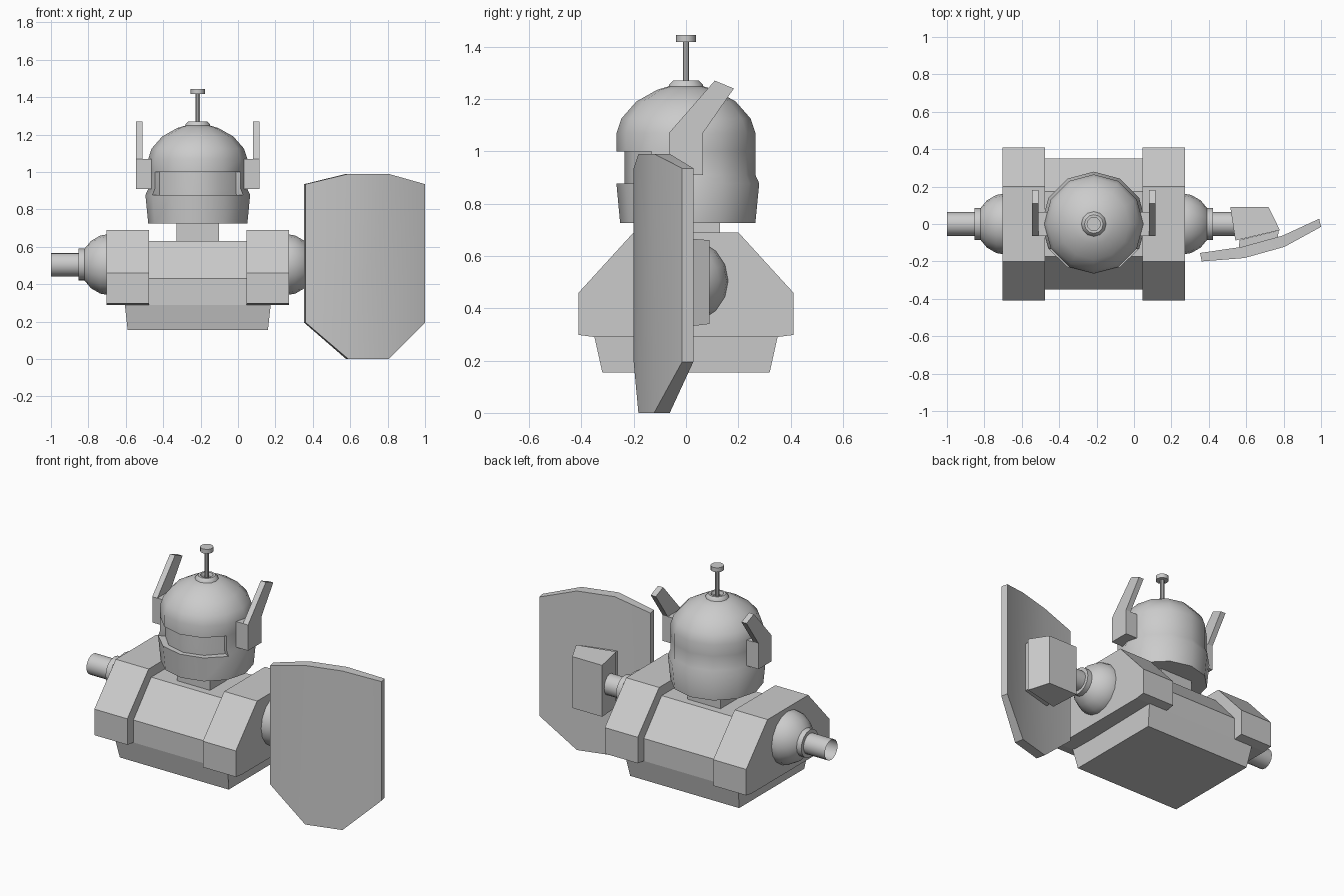
import bpy, bmesh, math

if "Cube" in bpy.data.objects:
    bpy.data.objects.remove(bpy.data.objects["Cube"])

CX = -0.215      # robot centre line
ARM_Z = 0.505    # arm height


def finish(name, bm, smooth=None):
    bmesh.ops.recalc_face_normals(bm, faces=bm.faces[:])
    me = bpy.data.meshes.new(name)
    bm.to_mesh(me)
    bm.free()
    ob = bpy.data.objects.new(name, me)
    bpy.context.collection.objects.link(ob)
    if smooth:
        bpy.ops.object.select_all(action='DESELECT')
        ob.select_set(True)
        bpy.context.view_layer.objects.active = ob
        bpy.ops.object.shade_smooth_by_angle(angle=math.radians(smooth))
    return ob


def loft(bm, loops, cap_start=True, cap_end=True):
    """Skin closed loops of points; returns the rows of side faces."""
    vs = [[bm.verts.new(p) for p in loop] for loop in loops]
    rows, n = [], len(loops[0])
    for a, b in zip(vs, vs[1:]):
        rows.append([bm.faces.new((a[i], a[(i + 1) % n], b[(i + 1) % n], b[i])) for i in range(n)])
    if cap_start:
        bm.faces.new(vs[0])
    if cap_end:
        bm.faces.new(vs[-1])
    return rows


def ring(r, n):
    return [(r * math.cos(2 * math.pi * i / n), r * math.sin(2 * math.pi * i / n)) for i in range(n)]


def lathe_z(name, profile, n, smooth=35):
    bm = bmesh.new()
    loft(bm, [[(CX + x, y, z) for x, y in ring(r, n)] for r, z in profile])
    return finish(name, bm, smooth)


def lathe_x(name, profile, side, n=16, caps=True):
    """profile: (radius, distance from centre line)"""
    bm = bmesh.new()
    loft(bm, [[(CX + side * d, y, ARM_Z + z) for y, z in ring(r, n)] for r, d in profile], caps, caps)
    return finish(name, bm, 35)


def prism_x(name, outline, x0, x1):
    bm = bmesh.new()
    loft(bm, [[(x, y, z) for y, z in outline] for x in (x0, x1)])
    return finish(name, bm)


def symmetric(half):
    return half + [(-y, z) for y, z in reversed(half)]


# torso, tapering towards its base
torso = prism_x("torso", symmetric([(0.32, 0.155), (0.35, 0.29), (0.35, 0.43), (0.175, 0.63)]),
                CX - 0.39, CX + 0.39)
for v in torso.data.vertices:
    if v.co.z < 0.2:
        v.co.x = CX + math.copysign(0.375, v.co.x - CX)

# neck
prism_x("neck", symmetric([(0.13, 0.6), (0.13, 0.75)]), CX - 0.113, CX + 0.113)

# shoulders, arms and ears on both sides
pad = symmetric([(0.35, 0.29), (0.41, 0.298), (0.41, 0.46), (0.20, 0.69)])
ball = [(0.165 * math.cos(math.radians(a)), 0.465 + 0.165 * math.sin(math.radians(a)))
        for a in (-30, 0, 20, 40, 60, 66)]
ear = [(-0.065, 0.91), (0.065, 0.91), (0.065, 1.07), (-0.065, 1.07)]
fin = [(-0.065, 0.91), (0.065, 0.91), (0.065, 1.07), (0.183, 1.24), (0.11, 1.27), (-0.065, 1.07)]
for side, tag in ((-1, "right"), (1, "left")):
    prism_x("shoulder_pad_" + tag, pad, CX + side * 0.26, CX + side * 0.487)
    lathe_x("shoulder_ball_" + tag, ball, side)
    lathe_x("arm_collar_" + tag, [(0.085, 0.595), (0.085, 0.638)], side)
    lathe_x("arm_" + tag, [(0.063, 0.62), (0.063, 0.785)], side, caps=False)
    prism_x("ear_block_" + tag, ear, CX + side * 0.22, CX + side * 0.295)
    prism_x("ear_fin_" + tag, fin, CX + side * 0.295, CX + side * 0.33)

# helmet with a sunken visor
profile = [(0.265, 0.725), (0.28, 0.877), (0.265, 0.91), (0.265, 1.0), (0.265, 1.07),
           (0.247, 1.125), (0.19, 1.19), (0.11, 1.235), (0.06, 1.25)]
bm = bmesh.new()
rows = loft(bm, [[(CX + x, y, z) for x, y in ring(r, 12)] for r, z in profile])
front = [row[i] for row in rows[1:3] for i in range(7, 11)]
for v in bm.verts:
    if v.co.y < 0 and v.co.z < 0.89:
        v.co.y *= 0.95
new = bmesh.ops.extrude_face_region(bm, geom=front)["geom"]
for v in new:
    if isinstance(v, bmesh.types.BMVert):
        k = 0.235 / math.hypot(v.co.x - CX, v.co.y)
        v.co.x, v.co.y = CX + (v.co.x - CX) * k, v.co.y * k
old = [f for f in front if f.is_valid]
if old:
    bmesh.ops.delete(bm, geom=old, context='FACES')
finish("helmet", bm, 35)

# aerial on top of the helmet
lathe_z("aerial_base", [(0.068, 1.24), (0.065, 1.255), (0.05, 1.27), (0.037, 1.27), (0.03, 1.25)], 12)
lathe_z("aerial_rod", [(0.013, 1.24), (0.013, 1.43)], 10)
lathe_z("aerial_tip", [(0.038, 1.418), (0.038, 1.445)], 12)

# curved shield: columns of front point, back point, bottom z and top z
columns = [((0.362, -0.2), (0.353, -0.155), 0.195, 0.935),
           ((0.59, -0.182), (0.578, -0.122), 0.0, 0.99),
           ((0.805, -0.122), (0.795, -0.062), 0.0, 0.99),
           ((1.0, -0.015), (0.99, 0.028), 0.195, 0.935)]
bm = bmesh.new()
loft(bm, [[(*f, lo), (*f, hi), (*b, hi), (*b, lo)] for f, b, lo, hi in columns])
finish("shield", bm, 25)

# grip block and its mounting plate behind the shield
bm = bmesh.new()
loft(bm, [[(0.515, 0.09, z0), (0.72, 0.09, z0), (0.72, 0.09, z1), (0.515, 0.09, z1)]
          for z0, z1 in [(0.34, 0.66)]] +
     [[(0.542, -0.088, 0.325), (0.78, -0.033, 0.325), (0.78, -0.033, 0.67), (0.542, -0.088, 0.67)]])
finish("grip_block", bm)
bm = bmesh.new()
plate = [(0.565, -0.085), (0.772, -0.035), (0.77, -0.08), (0.56, -0.13)]
loft(bm, [[(x, y, z) for x, y in plate] for z in (0.34, 0.655)])
finish("grip_plate", bm)
